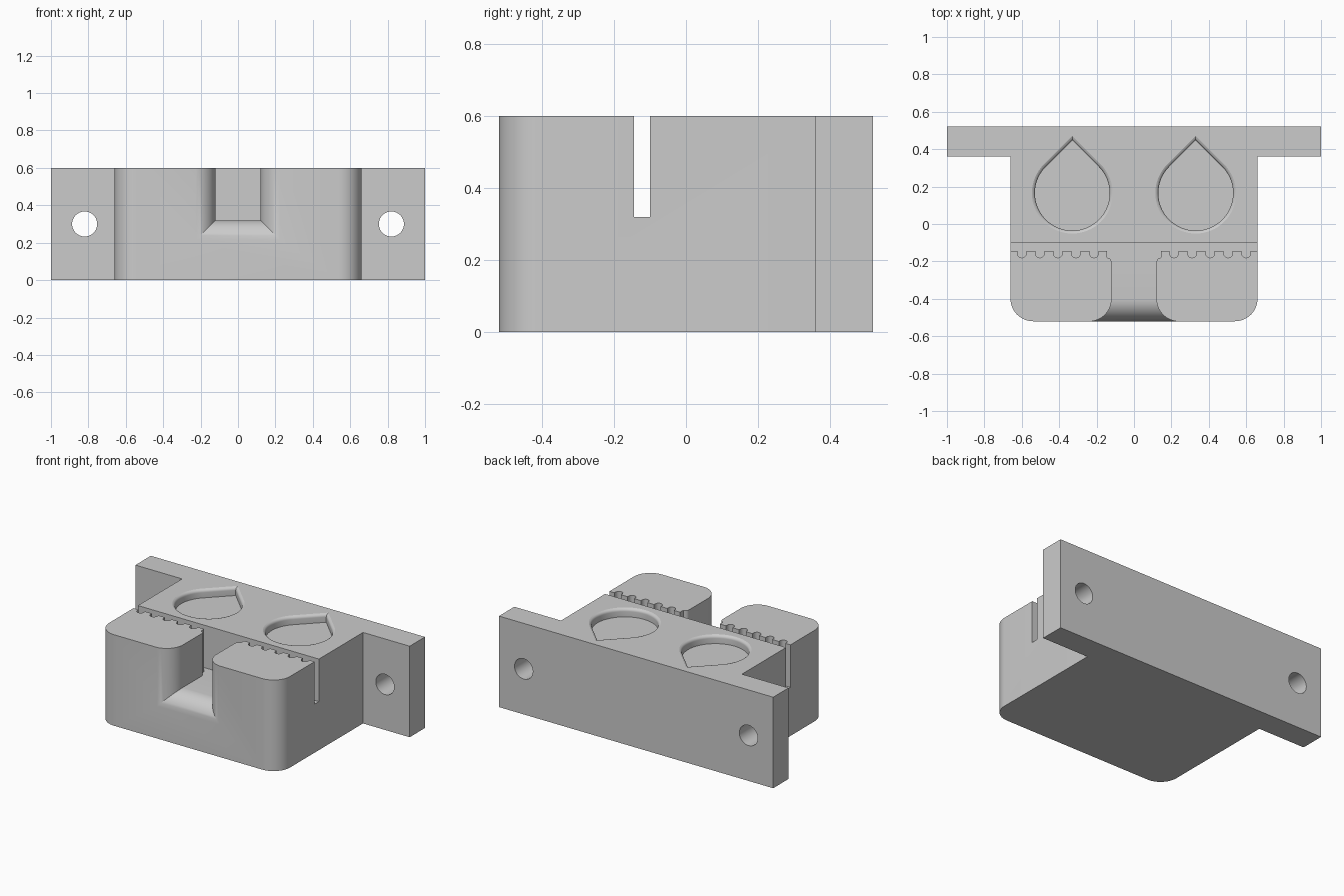
import bpy, bmesh
from math import sin, cos, pi, sqrt, radians

if "Cube" in bpy.data.objects:
    bpy.data.objects.remove(bpy.data.objects["Cube"], do_unlink=True)

grey = bpy.data.materials.new("plain grey")
grey.use_nodes = True
grey.diffuse_color = (0.6, 0.6, 0.6, 1)
grey.node_tree.nodes["Principled BSDF"].inputs["Base Color"].default_value = (0.6, 0.6, 0.6, 1)


def loft(name, rings):
    """Closed solid through a list of matching point rings."""
    bm = bmesh.new()
    loops = [[bm.verts.new(p) for p in ring] for ring in rings]
    for a, b in zip(loops, loops[1:]):
        for i in range(len(a)):
            j = (i + 1) % len(a)
            bm.faces.new((a[i], a[j], b[j], b[i]))
    bm.faces.new(loops[0])
    bm.faces.new(loops[-1])
    bmesh.ops.recalc_face_normals(bm, faces=bm.faces)
    mesh = bpy.data.meshes.new(name)
    bm.to_mesh(mesh)
    bm.free()
    mesh.materials.append(grey)
    ob = bpy.data.objects.new(name, mesh)
    bpy.context.collection.objects.link(ob)
    return ob


def prism(name, outline, z0, z1):
    return loft(name, [[(x, y, z) for x, y in outline] for z in (z0, z1)])


def arc(cx, cy, r, a0, a1, n):
    return [(cx + r * cos(radians(a0 + (a1 - a0) * i / n)),
             cy + r * sin(radians(a0 + (a1 - a0) * i / n))) for i in range(n + 1)]


def mirrored(half):
    return half + [(-x, y) for x, y in reversed(half)]


def cut(target, cutter):
    cutter.hide_render = True
    mod = target.modifiers.new("cut", "BOOLEAN")
    mod.operation = "DIFFERENCE"
    mod.solver = "EXACT"
    mod.object = cutter
    bpy.ops.object.select_all(action="DESELECT")
    bpy.context.view_layer.objects.active = target
    target.select_set(True)
    bpy.ops.object.modifier_apply(modifier=mod.name)
    bpy.data.objects.remove(cutter, do_unlink=True)


# Block with rounded front corners and a wide mounting plate at the back
TOP, FRONT, FLOOR = 0.6, -0.52, 0.32
half = [(1, 0.52), (1, 0.36), (0.66, 0.36)] + arc(0.54, FRONT + 0.12, 0.12, 0, -90, 12)
block = prism("mounting_block", mirrored(half), 0, TOP)

# Cross slot with U-shaped notches, opening into the central channel
EDGE = -0.145
half = [(0.8, -0.1), (0.8, EDGE)]
for i in range(5):
    c = 0.6 - 0.0965 * i
    half += [(c + 0.024, EDGE)] + arc(c, -0.157, 0.024, 0, -180, 8) + [(c - 0.024, EDGE)]
half += [(0.145, EDGE), (0.145, -0.18)]
half += arc(0.145, -0.205, 0.025, 90, 180, 6) + [(0.12, -0.7)]
cut(block, prism("slot_cutter", mirrored(half), FLOOR, 0.8))

# Rounded flare at the channel mouth, on both sides and the floor
R = 0.121
steps = [(-0.03, -0.003)]
steps += [(R * sin(pi * i / 28), R * (1 - cos(pi * i / 28))) for i in range(1, 15)]
steps.append((R + 0.03, R + 0.002))
rings = []
for d, f in steps:
    w, y = 0.12 + f, -0.4 - d
    rings.append([(-w, y, FLOOR - f), (w, y, FLOOR - f), (w, y, 0.8), (-w, y, 0.8)])
cut(block, loft("flare_cutter", rings))

for side in (-1, 1):
    # Teardrop pocket with a rounded rim
    levels = [(TOP - 0.055, 0.2)]
    levels += [(TOP - 0.02 + 0.02 * sin(a), 0.2 + 0.02 * (1 - cos(a)))
               for a in (pi * i / 12 for i in range(6))]
    levels.append((TOP + 0.003, 0.221))
    rings = []
    for z, r in levels:
        drop = arc(0, 0, r, 135, 405, 48) + [(0, r * sqrt(2))]
        rings.append([(side * 0.33 + x, 0.165 + y, z) for x, y in drop])
    cut(block, loft("pocket_cutter", rings))

    # Screw hole through the plate
    circle = arc(side * 0.82, 0.3, 0.067, 0, 360, 40)[:-1]
    cut(block, loft("hole_cutter", [[(x, y, z) for x, z in circle] for y in (0.3, 0.6)]))

bpy.ops.object.select_all(action="DESELECT")
block.select_set(True)
bpy.context.view_layer.objects.active = block
bpy.ops.object.shade_smooth_by_angle(angle=radians(30))
